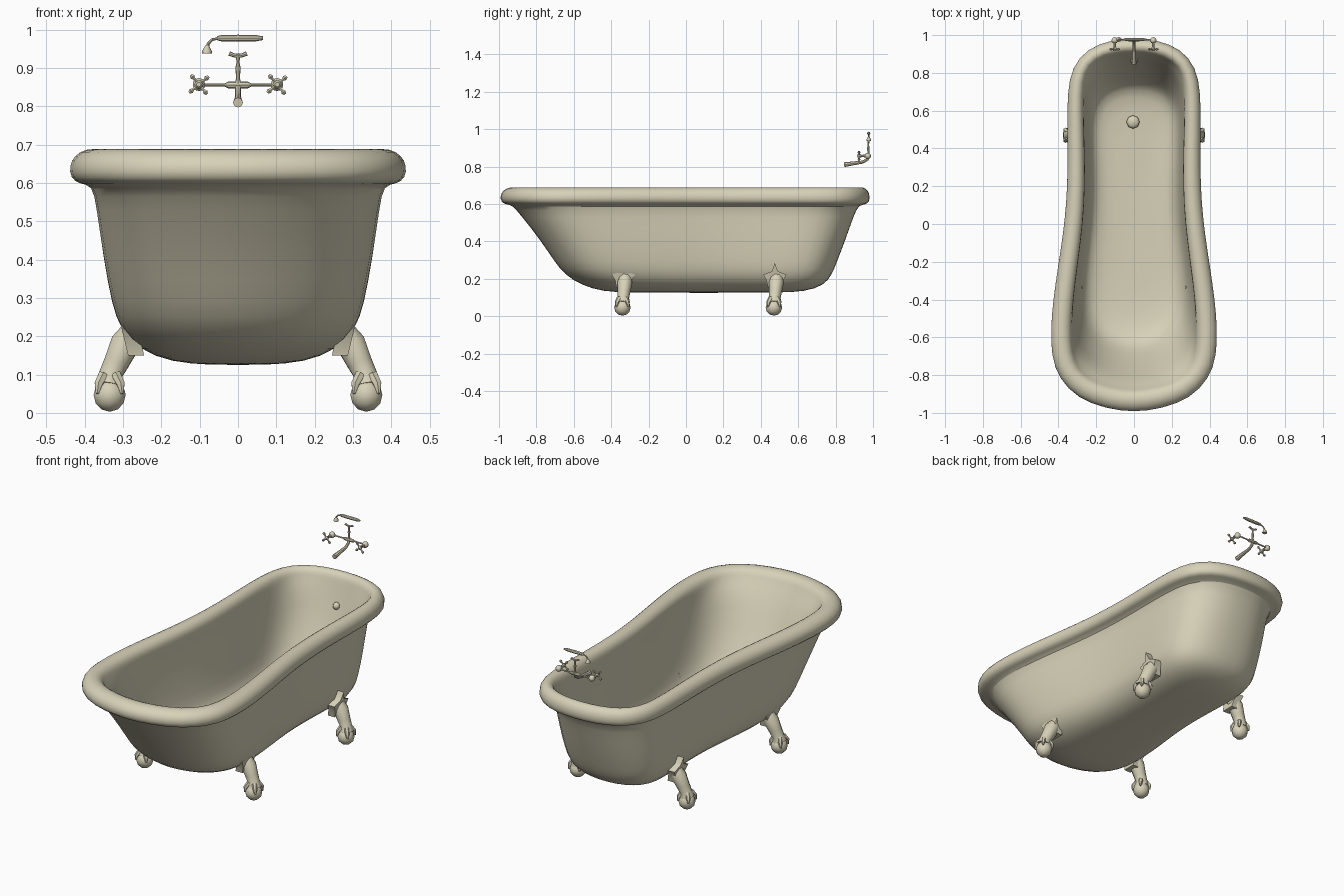
import bpy, bmesh, math
from mathutils import Vector, Matrix

if "Cube" in bpy.data.objects:
    bpy.data.objects.remove(bpy.data.objects["Cube"])

COLOR = (0.68, 0.64, 0.48, 1)
cream = bpy.data.materials.new("cream_enamel")
cream.use_nodes = True
cream.diffuse_color = COLOR
cream.node_tree.nodes["Principled BSDF"].inputs["Base Color"].default_value = COLOR


def finish(obj, angle=40):
    """Give the object its colour and shading."""
    obj.data.materials.clear()
    obj.data.materials.append(cream)
    bpy.ops.object.select_all(action='DESELECT')
    obj.select_set(True)
    bpy.context.view_layer.objects.active = obj
    bpy.ops.object.shade_smooth_by_angle(angle=math.radians(angle))
    return obj


def from_bmesh(name, bm, angle=40):
    bmesh.ops.recalc_face_normals(bm, faces=bm.faces)
    mesh = bpy.data.meshes.new(name)
    bm.to_mesh(mesh)
    bm.free()
    obj = bpy.data.objects.new(name, mesh)
    bpy.context.collection.objects.link(obj)
    return finish(obj, angle)


def loft(name, rings, angle=40):
    """Skin a list of equal rings and cap both ends."""
    bm = bmesh.new()
    loops = [[bm.verts.new(p) for p in ring] for ring in rings]
    n = len(loops[0])
    for a, b in zip(loops, loops[1:]):
        for i in range(n):
            j = (i + 1) % n
            bm.faces.new((a[i], a[j], b[j], b[i]))
    bm.faces.new(loops[0])
    bm.faces.new(loops[-1])
    return from_bmesh(name, bm, angle)


def tube(name, stations, sides=8):
    """Round tube through (point, radius) stations."""
    pts = [Vector(p) for p, r in stations]
    rings = []
    for i, (p, r) in enumerate(stations):
        d = (pts[min(i + 1, len(pts) - 1)] - pts[max(i - 1, 0)]).normalized()
        u = d.orthogonal() if abs(d.x) > 0.9 else d.cross(Vector((1, 0, 0)))
        u.normalize()
        v = d.cross(u)
        rings.append([pts[i] + r * (u * math.cos(a) + v * math.sin(a))
                      for a in (k * math.tau / sides for k in range(sides))])
    return loft(name, rings)


def ball(name, center, radius, segments=10, stretch=(1, 1, 1)):
    bm = bmesh.new()
    bmesh.ops.create_uvsphere(bm, u_segments=segments, v_segments=segments // 2 + 1, radius=radius)
    bmesh.ops.scale(bm, vec=stretch, verts=bm.verts)
    bmesh.ops.translate(bm, vec=center, verts=bm.verts)
    return from_bmesh(name, bm, 60)


# Plan of the rim, one half from the wide front end to the narrow back end
HALF = [(0, -1), (.15, -.98), (.3, -.925), (.4, -.82), (.44, -.7), (.443, -.55),
        (.43, -.4), (.405, -.23), (.38, -.07), (.36, .1), (.352, .3), (.355, .5),
        (.355, .7), (.33, .83), (.25, .93), (.12, .977), (0, .985)]
PLAN = [Vector(p) for p in HALF] + [Vector((-x, y)) for x, y in HALF[-2:0:-1]]


def body_ring(z, front, back, width, spread):
    ring = []
    for p in PLAN:
        t = (p.y + 1) / 1.985
        ring.append((p.x * width * (1 + spread * t), front + (back - front) * t, z))
    return ring


def rim_ring(inset, z):
    ring = []
    for i, p in enumerate(PLAN):
        along = (PLAN[(i + 1) % len(PLAN)] - PLAN[i - 1]).normalized()
        wide = 1.2 - 0.4 * (p.y + 1) / 1.985
        q = p + Vector((-along.y, along.x)) * inset * wide
        ring.append((q.x, q.y, z))
    return ring


# Tub: outer shell, rolled rim, inner basin
outer = [(.125, -.3, .5, .15, .15), (.132, -.45, .64, .38, .2), (.165, -.56, .74, .56, .2),
         (.22, -.65, .78, .67, .18), (.28, -.70, .805, .725, .13), (.41, -.785, .855, .79, .05),
         (.54, -.89, .9, .845, -.03), (.595, -.935, .925, .87, -.05)]
rim = [(.025, .597), (.003, .612), (0, .645), (.012, .672), (.04, .69), (.07, .688),
       (.093, .67), (.102, .64)]
inner = [(.58, -.835, .885, .73, .03), (.45, -.77, .845, .7, .05), (.3, -.69, .78, .64, .1),
         (.22, -.64, .74, .57, .15), (.183, -.56, .69, .46, .2), (.168, -.4, .53, .22, .2)]
tub = loft("bathtub", [body_ring(*s) for s in outer] + [rim_ring(*s) for s in rim]
           + [body_ring(*s) for s in inner], 60)
smooth = tub.modifiers.new("smooth", 'SUBSURF')
smooth.levels = smooth.render_levels = 1

# Drain plug and overflow knob
ball("drain_plug", (-.005, .54, .18), .037, 8, (1, 1, .5))
ball("overflow_knob", (0, .865, .53), .02, 8)

# Claw feet
SHIELD = [(0, .285), (.016, .24), (.062, .222), (.044, .19), (.036, .15)]
SHIELD += [(-y, z) for y, z in SHIELD[:0:-1]]
for side, side_name in ((1, "left"), (-1, "right")):
    for y, end in ((-.335, "front"), (.475, "back")):
        tag = f"{end}_{side_name}"
        tube(f"{tag}_leg", [((side * x, y + dy, z), r) for x, dy, z, r in (
            (.27, .01, .215, .034), (.295, .008, .18, .04), (.318, .003, .13, .034),
            (.333, 0, .1, .031), (.337, -.003, .075, .038))], 10)
        ball(f"{tag}_ball", (side * .335, y - .005, .047), .044)
        # Shield plate that follows the slope of the tub wall
        rings = [[(side * (.275 + off + (z - .15) * .24), y + dy, z) for dy, z in SHIELD]
                 for off in (-.03, .012)]
        loft(f"{tag}_shield", rings, 50)
        # Toes gripping the ball
        for k in range(4):
            a = math.radians(45 + 90 * k)
            c, s = math.cos(a), math.sin(a)
            tube(f"{tag}_toe_{k}", [((side * .335 + c * r, y - .005 + s * r, z), w) for r, z, w in (
                (.022, .1, .014), (.041, .075, .012), (.046, .05, .004))], 6)

# Mixer tap: cross bar, valves and cross handles
tube("tap_bar", [((x, .975, .856), r) for x, r in (
    (-.1, .004), (-.035, .004), (-.025, .009), (.025, .009), (.035, .004), (.1, .004))])
for side, side_name in ((1, "left"), (-1, "right")):
    x = side * .102
    ball(f"{side_name}_valve", (x, .972, .857), .017)
    tube(f"{side_name}_valve_stem", [((x, .97, .857), .009), ((x, .94, .857), .006),
                                     ((x, .925, .857), .012), ((x, .915, .857), .006)])
    for k in range(4):
        a = math.radians(40 + 90 * k)
        d = Vector((math.cos(a), 0, math.sin(a)))
        hub = Vector((x, .925, .857))
        tube(f"{side_name}_handle_{k}", [(hub, .004), (hub + d * .02, .004),
                                         (hub + d * .026, .0075), (hub + d * .033, .004)], 6)

# Spout, riser and cradle
tube("spout", [((0, y, z), r) for y, z, r in (
    (.978, .862, .009), (.968, .838, .008), (.945, .824, .008), (.9, .818, .01), (.845, .81, .013))])
tube("riser", [((0, .975, z), r) for z, r in (
    (.85, .01), (.875, .005), (.9, .007), (.915, .004), (.935, .006))])
tube("cradle", [((x, .975, z), r) for x, z, r in (
    (-.023, .938, .006), (-.01, .933, .005), (.01, .933, .005), (.023, .938, .006))])

# Hand shower
tube("shower_grip", [((x, .977, .978), r) for x, r in (
    (-.055, .005), (-.045, .008), (0, .009), (.05, .008), (.058, .006), (.065, .005))])
tube("shower_neck", [((x, .977, z), .004) for x, z in (
    (-.05, .978), (-.068, .974), (-.078, .963), (-.08, .952))])
tube("shower_head", [((-.08, .977, .96), .004), ((-.081, .977, .944), .013),
                     ((-.081, .977, .938), .013)])
